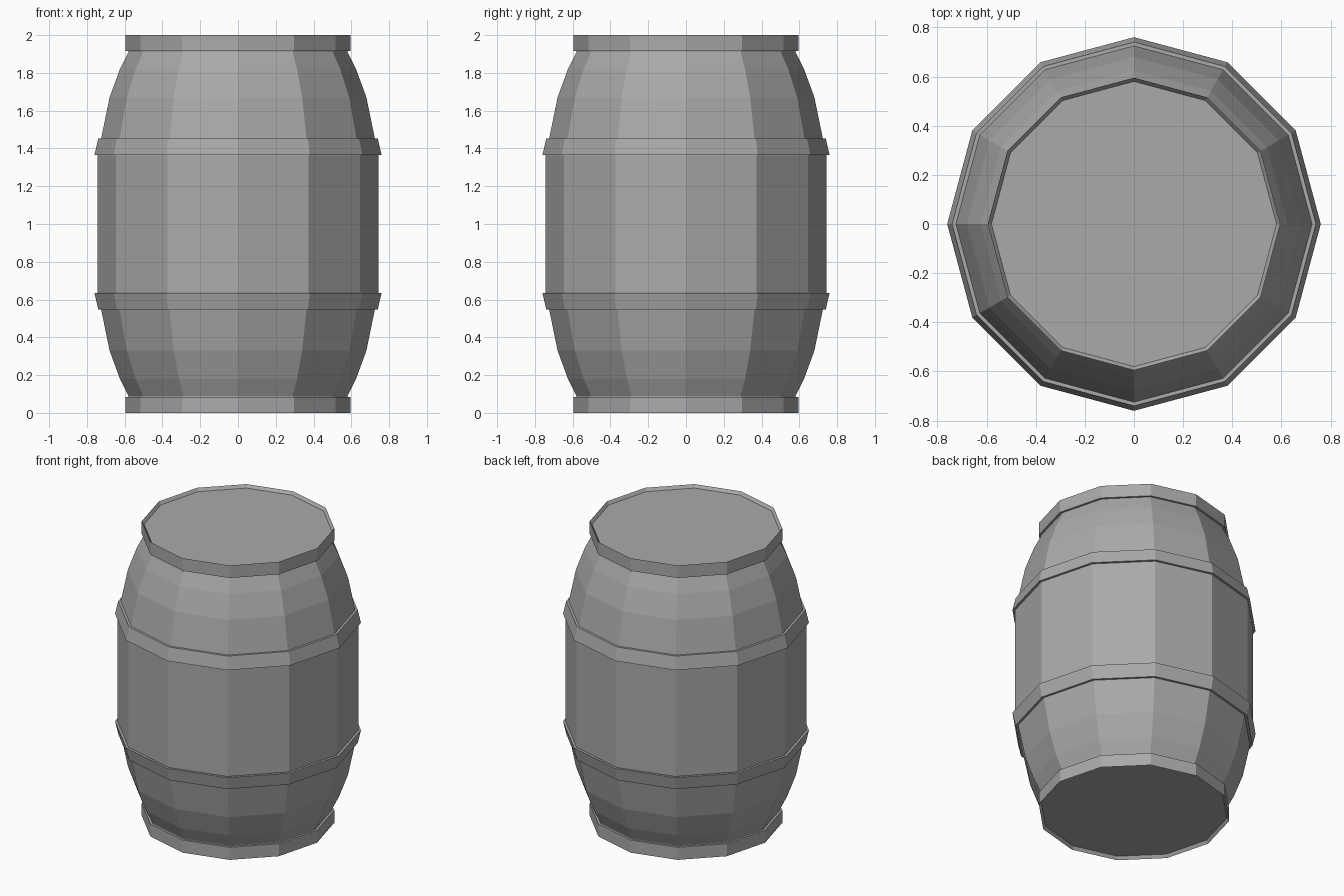
import bpy
import bmesh
from math import cos, sin, tau

SIDES = 12

cube = bpy.data.objects.get("Cube")
if cube:
    bpy.data.objects.remove(cube, do_unlink=True)

# Single flat grey
grey = bpy.data.materials.new("grey")
grey.use_nodes = True
grey.diffuse_color = (0.4, 0.4, 0.4, 1)
grey.node_tree.nodes["Principled BSDF"].inputs["Base Color"].default_value = grey.diffuse_color


def lathe(name, profile, ring=False):
    """Spin (radius, z) points into a flat-faced solid; ring joins last to first."""
    bm = bmesh.new()
    loops = [[bm.verts.new((r * cos(tau * i / SIDES), r * sin(tau * i / SIDES), z))
              for i in range(SIDES)] for r, z in profile]
    pairs = list(zip(loops, loops[1:]))
    if ring:
        pairs.append((loops[-1], loops[0]))
    else:
        bm.faces.new(loops[0])
        bm.faces.new(loops[-1])
    for a, b in pairs:
        for i in range(SIDES):
            j = (i + 1) % SIDES
            bm.faces.new((a[i], a[j], b[j], b[i]))
    bmesh.ops.recalc_face_normals(bm, faces=bm.faces)
    mesh = bpy.data.meshes.new(name)
    bm.to_mesh(mesh)
    bm.free()
    mesh.materials.append(grey)
    obj = bpy.data.objects.new(name, mesh)
    bpy.context.collection.objects.link(obj)


def flip(profile):
    """Mirror a profile about mid height."""
    return [(r, 2 - z) for r, z in reversed(profile)]


# Bulging body, lower half mirrored to the upper half
half = [(0.58, 0.02), (0.58, 0.09), (0.625, 0.18), (0.68, 0.33),
        (0.725, 0.55), (0.745, 0.64)]
lathe("barrel_body", half + flip(half))

# End rims and hoops, each made once and mirrored
rim = [(0.58, 0.02), (0.595, 0), (0.595, 0.085), (0.575, 0.085)]
hoop = [(0.72, 0.548), (0.74, 0.548), (0.76, 0.635), (0.735, 0.635)]
for part, profile in (("rim", rim), ("hoop", hoop)):
    lathe("lower_" + part, profile, ring=True)
    lathe("upper_" + part, flip(profile), ring=True)
